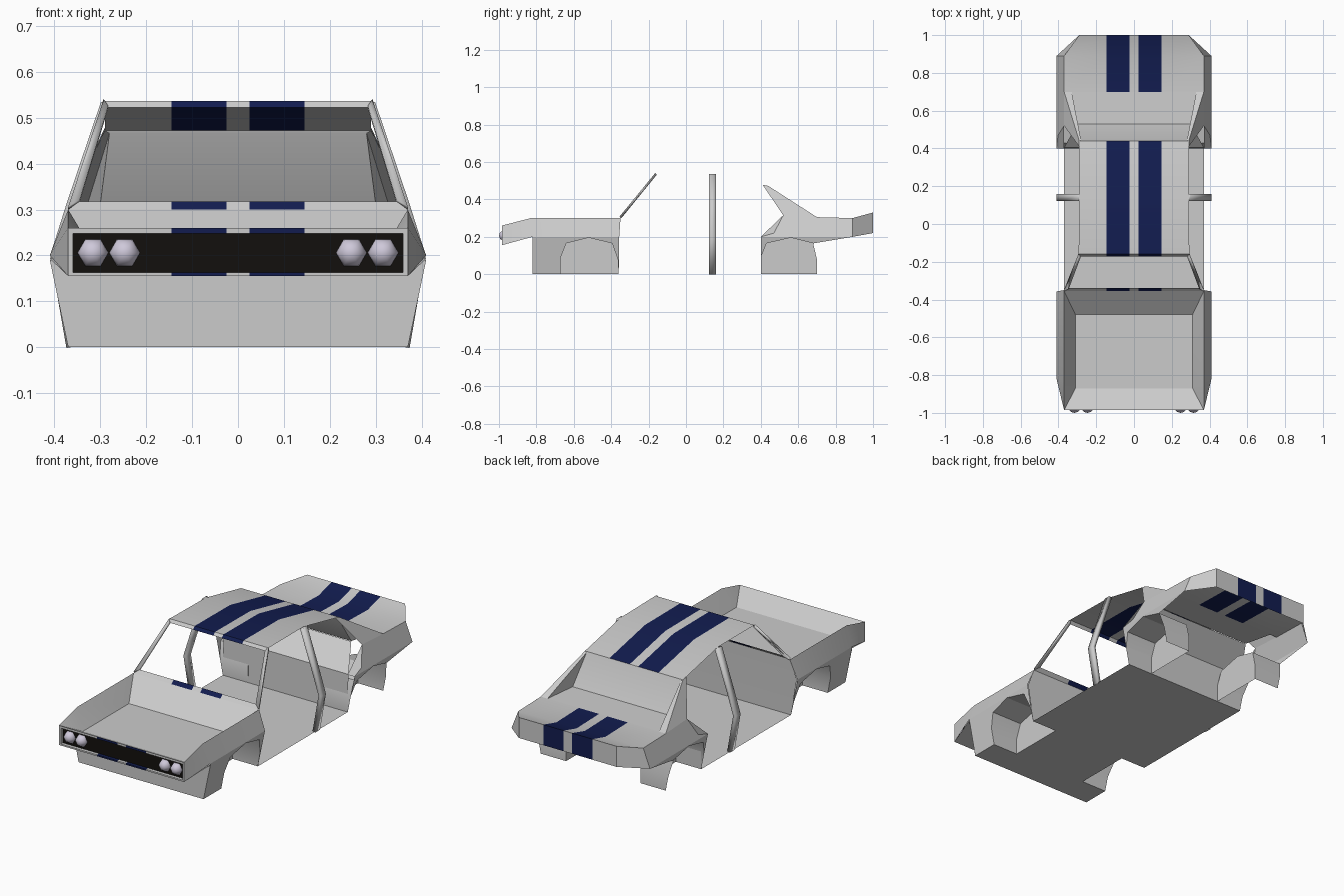
import bpy, bmesh, math

if "Cube" in bpy.data.objects:
    bpy.data.objects.remove(bpy.data.objects["Cube"])


def paint(name, rgb):
    m = bpy.data.materials.new(name)
    m.diffuse_color = (*rgb, 1)
    m.use_nodes = True
    m.node_tree.nodes["Principled BSDF"].inputs["Base Color"].default_value = m.diffuse_color
    return m


NAVY = paint("navy", (0.006, 0.012, 0.08))
BLACK = paint("black", (0.006, 0.005, 0.004))
LAMP = paint("lamp", (0.62, 0.58, 0.70))


def sheet(name, polys, mirror=False, mat=None, thick=0):
    """Thin panel made of polygons, optionally mirrored in x and thickened."""
    bm = bmesh.new()
    for poly in polys:
        bm.faces.new([bm.verts.new(p) for p in poly])
    bmesh.ops.remove_doubles(bm, verts=bm.verts, dist=1e-4)
    bmesh.ops.recalc_face_normals(bm, faces=bm.faces)
    me = bpy.data.meshes.new(name)
    bm.to_mesh(me)
    bm.free()
    ob = bpy.data.objects.new(name, me)
    bpy.context.collection.objects.link(ob)
    if mat:
        me.materials.append(mat)
    if thick:
        ob.modifiers.new("thick", "SOLIDIFY").thickness = thick
        ob.modifiers["thick"].offset = 0
    if mirror:
        ob.modifiers.new("mirror", "MIRROR")
    bpy.ops.object.select_all(action="DESELECT")
    ob.select_set(True)
    bpy.context.view_layer.objects.active = ob
    bpy.ops.object.shade_smooth_by_angle(angle=math.radians(25))
    return ob


def striped(name, rows):
    """Panel spanning the car through rows (half width, y, z), with two stripes."""
    grey, navy = [], []
    for (w0, y0, z0), (w1, y1, z1) in zip(rows, rows[1:]):
        c0 = [-w0, -.145, -.025, .025, .145, w0]
        c1 = [-w1, -.145, -.025, .025, .145, w1]
        for i in range(5):
            quad = [(c0[i], y0, z0), (c0[i + 1], y0, z0),
                    (c1[i + 1], y1, z1), (c1[i], y1, z1)]
            (navy if i in (1, 3) else grey).append(quad)
    sheet(name, grey)
    sheet(name + "_stripes", navy, mat=NAVY)


def across(name, rows, mat=None):
    """Plain panel spanning the car through rows (half width, y, z)."""
    return sheet(name, [[(-a[0], *a[1:]), (a[0], *a[1:]), (b[0], *b[1:]), (-b[0], *b[1:])]
                        for a, b in zip(rows, rows[1:])], mat=mat)


def side(y, z):
    """Point on the body side, widest at the belt line z = 0.2."""
    return (.37 + .2 * z if z < .2 else .41 - .4 * (z - .2), y, z)


def wheel_well(name, arch):
    inner = [(.22, y, z) for y, z in arch]
    outer = [side(y, z) for y, z in arch]
    polys = [[outer[i], outer[i + 1], inner[i + 1], inner[i]] for i in range(len(arch) - 1)]
    sheet(name, polys + [inner], mirror=True)


# Wheel wells
front_arch = [(-.67, 0), (-.67, .09), (-.64, .165), (-.52, .195), (-.395, .165), (-.365, .08), (-.36, 0)]
rear_arch = [(.40, 0), (.40, .09), (.43, .165), (.56, .195), (.68, .165), (.70, .08), (.70, 0)]
wheel_well("front_wheel_well", front_arch)
wheel_well("rear_wheel_well", rear_arch)

# Floor with notches for the front wheels, and the cross walls
sheet("floor", [[(0, -.82, 0), (.37, -.82, 0), (.37, -.67, 0), (.22, -.67, 0),
                 (.22, -.36, 0), (.37, -.36, 0), (.37, .40, 0), (0, .40, 0)]], mirror=True)
across("front_wall", [(.37, -.82, 0), (.41, -.82, .19)])
across("firewall", [(.37, -.36, 0), (.405, -.358, .2), (.37, -.355, .30)])
across("rear_seat_wall", [(.37, .40, 0), (.37, .405, .2), (.30, .53, .31)])

# Front fender and nose sides
N = -.985
sheet("front_fender", [
    [side(-.82, .2), side(-.82, 0)] + [side(y, z) for y, z in front_arch] + [side(-.357, .2)],
    [side(-.82, .2), side(-.357, .2), side(-.35, .30), side(-.83, .30)],
    [side(-.82, .2), side(-.83, .30), (.37, N, .26), (.37, N, .155)]], mirror=True)
striped("nose_underside", [(.37, N, .155), (.41, -.82, .193)])

# Open engine bay
R1, R2, R3 = (.37, N, .26), (.37, -.83, .30), (.37, -.355, .30)
B1, B2 = (.31, -.87, .2), (.31, -.48, .2)
across("engine_bay", [R1, B1, B2, R3])
sheet("engine_bay_side", [[R1, R2, B1], [R2, R3, B2, B1]], mirror=True)

# Grille surround, grille and headlamps
G = -.968
striped("grille_top_rim", [(.36, G, .248), (.36, N, .248), (.37, N, .26)])
striped("grille_bottom_rim", [(.36, G, .163), (.36, N, .163), (.37, N, .155)])
sheet("grille_side_rim", [[(.36, N, .163), (.37, N, .155), (.37, N, .26), (.36, N, .248)],
                          [(.36, N, .163), (.36, G, .163), (.36, G, .248), (.36, N, .248)]], mirror=True)
across("grille", [(.36, G, .163), (.36, G, .248)], BLACK)
for x in (-.316, -.247, .247, .316):
    bpy.ops.mesh.primitive_uv_sphere_add(segments=6, ring_count=6, radius=.034,
                                         location=(x, -.966, .206),
                                         rotation=(math.pi / 2, math.pi / 6, 0))
    lamp = bpy.context.object
    lamp.name = "headlamp"
    lamp.data.materials.append(LAMP)
    bpy.ops.object.shade_smooth()

# Windshield frame
striped("windshield_base", [(.37, -.355, .30), (.345, -.338, .318)])
striped("windshield_header", [(.283, -.172, .522), (.293, -.16, .537)])
sheet("windshield_pillar", [[(.37, -.352, .303), (.345, -.338, .318),
                             (.283, -.172, .522), (.293, -.16, .537)]], mirror=True, thick=.012)

# Door pillar
path = [(.365, 0), (.40, .2), (.365, .31), (.29, .532)]
sheet("door_pillar", [[(a[0], .122, a[1]), (a[0], .16, a[1]), (b[0], .16, b[1]), (b[0], .122, b[1])]
                      for a, b in zip(path, path[1:])], mirror=True, thick=.018)

# Roof
striped("roof", [(.293, -.16, .537), (.29, .14, .535), (.29, .44, .472)])

# Rear quarter panel
T, B = (.37, .52, .315), (.37, .70, .305)
sheet("rear_quarter", [
    [side(.40, .2)] + [side(y, z) for y, z in rear_arch[1:5]] + [side(.89, .2)],
    [side(.40, .2), side(.47, .22), T, B, side(.89, .30), side(.89, .2)],
    [side(.89, .30), side(.89, .2), (.29, 1, .22), (.29, 1, .33)]], mirror=True)
sheet("quarter_inner_flap", [[side(.40, .2), side(.47, .22), T, (.37, .40, .2)]], mirror=True)

# Flying buttresses beside the recessed rear window
C, D = (.29, .41, .478), (.29, .44, .472)
D2, B3, S = (.28, .442, .466), (.33, .70, .305), (.30, .53, .312)
sheet("rear_buttress", [[T, B, D, C], [D, B, B3, D2], [D2, B3, S]], mirror=True)
across("rear_window", [D, D2, S])
across("rear_shelf", [S, B3])

# Trunk lid and tail panel
striped("trunk", [(.37, .69, .305), (.37, .89, .30), (.29, 1, .33), (.29, 1, .22)])
